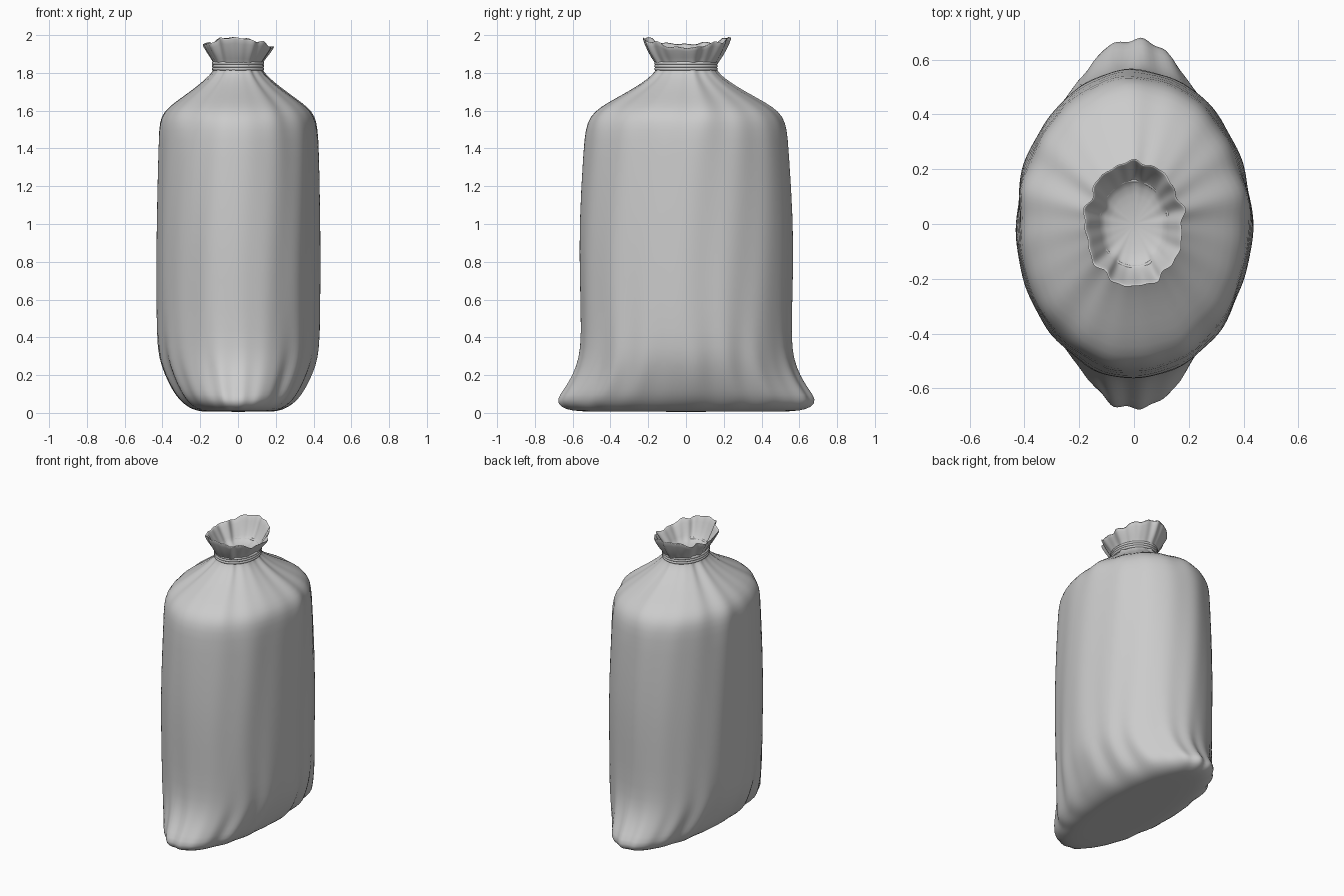
import bpy, bmesh, random
from math import sin, cos, tau

if "Cube" in bpy.data.objects:
    bpy.data.objects.remove(bpy.data.objects["Cube"])

random.seed(4)
SEG = 80

# Profile: height, half width in x, half depth in y
PROFILE = [
    (.006, .17, .50), (.01, .215, .605), (.03, .265, .665), (.07, .31, .686),
    (.12, .345, .648), (.2, .385, .598), (.29, .418, .567), (.4, .43, .555),
    (.7, .432, .563), (1, .432, .567), (1.4, .425, .543), (1.5, .421, .534),
    (1.57, .408, .51), (1.62, .365, .455), (1.67, .295, .365), (1.72, .225, .275),
    (1.77, .165, .2), (1.81, .128, .16), (1.84, .122, .155), (1.87, .136, .18),
    (1.91, .158, .208), (1.968, .187, .236),
]
# The mouth's inside follows the outside, slightly smaller, down to the neck
INSIDE = [(z - .002, rx - .011, ry - .011) for z, rx, ry in PROFILE[:-5:-1]]
ROWS = PROFILE + INSIDE + [(1.825, .05, .07)]


def clamp(v):
    return min(1, max(0, v))


def waves(*freqs):
    parts = [(f, random.uniform(0, tau), random.uniform(.6, 1)) for f in freqs]
    total = sum(p[2] for p in parts) * .6
    return lambda t: sum(a * sin(f * t + p) for f, p, a in parts) / total


body_folds = waves(7, 11, 16)
neck_folds = waves(9, 14, 19)
base_folds = waves(10, 17, 23)
rim_wave = waves(5, 9, 13)


def point(row, t):
    z, rx, ry = row
    neck = clamp((z - 1.45) / .3)
    base = clamp((.45 - z) / .25)
    rag = clamp((z - 1.86) / .1)
    # pleats at the neck and base, faint ones on the body
    fold = (neck * (.04 + .02 * rag) * neck_folds(t)
            + base * .03 * clamp(z / .05) * base_folds(t)
            + (1 - neck - base) * .012 * body_folds(t + .08 * sin(3 * z)))
    dz = rag * (-.022 * cos(2 * t) - .008 * cos(t) + .008 * rim_wave(t))
    return rx * (1 + fold) * cos(t), ry * (1 + fold * .5) * sin(t), z + dz


def bridge(bm, a, b):
    for i in range(len(a)):
        j = (i + 1) % len(a)
        bm.faces.new((a[i], a[j], b[j], b[i]))


def make_object(name, bm, levels=0):
    bmesh.ops.recalc_face_normals(bm, faces=bm.faces)
    for f in bm.faces:
        f.smooth = True
    mesh = bpy.data.meshes.new(name)
    bm.to_mesh(mesh)
    bm.free()
    ob = bpy.data.objects.new(name, mesh)
    bpy.context.collection.objects.link(ob)
    if levels:
        mod = ob.modifiers.new("smooth", 'SUBSURF')
        mod.levels = mod.render_levels = levels


# Sack: lofted rings from base to rim and down into the mouth
bm = bmesh.new()
rings = [[bm.verts.new(point(r, tau * i / SEG)) for i in range(SEG)] for r in ROWS]
for a, b in zip(rings, rings[1:]):
    bridge(bm, a, b)
for ring, z in ((rings[0], .006), (rings[-1], 1.82)):
    c = bm.verts.new((0, 0, z))
    for i in range(SEG):
        bm.faces.new((c, ring[i], ring[(i + 1) % SEG]))
make_object("sack", bm, 1)

# Tie: three turns of cord around the neck
R = .0085
for n in range(3):
    bm = bmesh.new()
    loops = []
    for k in range(10):
        u = tau * k / 10
        d = R * cos(u)
        loops.append([bm.verts.new(((.13 + d) * cos(tau * i / 64),
                                    (.16 + d) * sin(tau * i / 64),
                                    1.821 + .015 * n + R * sin(u))) for i in range(64)])
    for k in range(10):
        bridge(bm, loops[k], loops[(k + 1) % 10])
    make_object(f"tie_cord_{n + 1}", bm)
